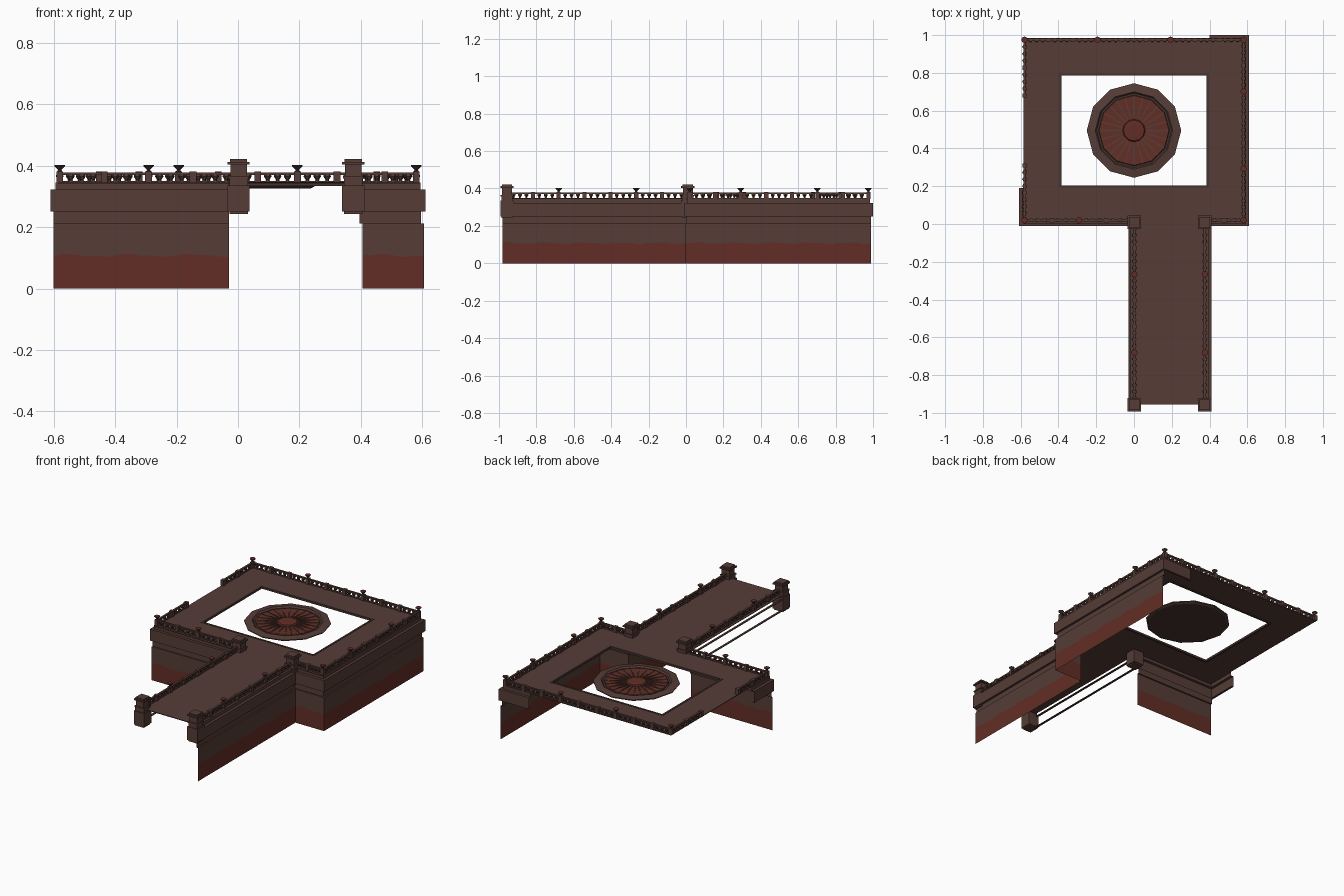
import bpy, bmesh, math
from mathutils import Vector, Matrix

if "Cube" in bpy.data.objects:
    bpy.data.objects.remove(bpy.data.objects["Cube"])

def material(name, rgb):
    m = bpy.data.materials.new(name)
    m.diffuse_color = (*rgb, 1)
    m.use_nodes = True
    m.node_tree.nodes["Principled BSDF"].inputs["Base Color"].default_value = m.diffuse_color
    return m

BROWN = material("brown stone", (0.092, 0.046, 0.038))
RED = material("red clay", (0.125, 0.027, 0.019))
DARK = material("dark brown stone", (0.062, 0.034, 0.029))
DECK_Z = 0.345

def finish(name, bm, mats):
    me = bpy.data.meshes.new(name)
    bm.to_mesh(me)
    bm.free()
    for m in mats:
        me.materials.append(m)
    ob = bpy.data.objects.new(name, me)
    bpy.context.collection.objects.link(ob)
    return ob

def box(bm, x0, x1, y0, y1, z0, z1, mat=0):
    size = Matrix.Diagonal((x1 - x0, y1 - y0, z1 - z0, 1))
    mid = Matrix.Translation(((x0 + x1) / 2, (y0 + y1) / 2, (z0 + z1) / 2))
    r = bmesh.ops.create_cube(bm, size=1, matrix=mid @ size)
    for f in {f for v in r["verts"] for f in v.link_faces}:
        f.material_index = mat

def lathe(bm, x, y, profile, sides, mats=None, cap_mat=0):
    """Turned shape from (radius, z) pairs, with a cap on top."""
    rings = [[bm.verts.new((x + r * math.cos(2 * math.pi * i / sides),
                            y + r * math.sin(2 * math.pi * i / sides), z))
              for i in range(sides)] for r, z in profile]
    for k in range(len(rings) - 1):
        for i in range(sides):
            j = (i + 1) % sides
            f = bm.faces.new((rings[k][i], rings[k][j], rings[k + 1][j], rings[k + 1][i]))
            f.material_index = mats[k] if mats else 0
    bm.faces.new(rings[-1]).material_index = cap_mat
    return rings

def sweep(name, path, profile, mats, rows, step=None):
    """Sheet swept along a path with mitred corners; offsets go to the left."""
    pts = [Vector(p) for p in path]
    dense = []
    for a, b in zip(pts, pts[1:]):
        n = max(1, round((b - a).length / step)) if step else 1
        dense += [a.lerp(b, i / n) for i in range(n)]
    dense.append(pts[-1])
    normals = []
    for a, b in zip(dense, dense[1:]):
        d = (b - a).normalized()
        normals.append(Vector((-d.y, d.x)))
    bm = bmesh.new()
    cols = []
    for i, p in enumerate(dense):
        n1, n2 = normals[max(0, i - 1)], normals[min(i, len(normals) - 1)]
        m = (n1 + n2) / (1 + n1.dot(n2))
        cols.append([])
        for o, z in profile:
            q = p + m * o
            if z is None:   # uneven edge of the red stain
                s = p.x + p.y
                z = 0.108 + 0.004 * math.sin(31 * s) + 0.003 * math.sin(67 * s + 1)
            cols[-1].append(bm.verts.new((q.x, q.y, z)))
    for a, b in zip(cols, cols[1:]):
        for k in range(len(profile) - 1):
            f = bm.faces.new((a[k], a[k + 1], b[k + 1], b[k]))
            f.material_index = rows[k]
    return finish(name, bm, mats)

# walls: red foot, brown panel and recessed band
panel = [(0.005, 0), (0.005, None), (0.005, 0.212), (-0.004, 0.212), (-0.004, 0.25)]
cornice = [(-0.004, 0.25), (0.01, 0.25), (0.01, 0.322), (-0.007, 0.322),
           (-0.007, DECK_Z), (-0.022, DECK_Z)]
right_path = [(0.6, 0.99), (0.6, 0), (0.4, 0), (0.4, -0.98)]
left_path = [(-0.03, 0), (-0.6, 0)]
sweep("right_wall", right_path, panel, [BROWN, RED], [1, 0, 0, 0], 0.035)
sweep("front_left_wall", left_path, panel, [BROWN, RED], [1, 0, 0, 0], 0.035)

# cornices, which return a short way round the open corners
sweep("right_cornice", [(0.4, 0.99)] + right_path, cornice, [BROWN], [0] * 5)
sweep("front_left_cornice", left_path + [(-0.6, 0.19)], cornice, [BROWN], [0] * 5)

# thin ledges under the open side of the walkway
bm = bmesh.new()
for z in (0.25, 0.32):
    box(bm, -0.028, -0.014, -0.95, 0, z - 0.002, z + 0.002)
finish("walkway_ledges", bm, [DARK])

# deck around the opening, and the walkway
bm = bmesh.new()
z0 = DECK_Z - 0.004
for x0, x1, y0, y1 in ((-0.585, -0.395, 0, 0.985), (0.395, 0.59, 0, 0.985),
                       (-0.395, 0.395, 0, 0.195), (-0.395, 0.395, 0.795, 0.985),
                       (-0.02, 0.395, -0.955, 0)):
    box(bm, x0, x1, y0, y1, z0, DECK_Z)
finish("deck", bm, [BROWN])

# lip round the opening
bm = bmesh.new()
for s in (-1, 1):
    box(bm, s * 0.39 - 0.006, s * 0.39 + 0.006, 0.195, 0.795, 0.334, DECK_Z + 0.002)
    yc = 0.495 + s * 0.297
    box(bm, -0.396, 0.396, yc - 0.006, yc + 0.006, 0.334, DECK_Z + 0.002)
finish("opening_lip", bm, [DARK])

# twelve-sided roundel in the opening
bm = bmesh.new()
rings = lathe(bm, 0, 0.495, [(0.235, 0.325), (0.25, 0.333), (0.25, 0.338), (0.205, 0.345),
                             (0.198, 0.336), (0.188, 0.336), (0.185, 0.34), (0.06, 0.336)],
              12, [1, 0, 0, 0, 1, 1, 2], 2)
bm.faces.new(rings[0][::-1]).material_index = 1
finish("roundel", bm, [BROWN, DARK, RED])

# radiating spokes and hub
bm = bmesh.new()
for i in range(24):
    a = 2 * math.pi * i / 24
    before = len(bm.verts)
    box(bm, 0.065, 0.18, -0.004, 0.004, 0.336, 0.342)
    bm.verts.ensure_lookup_table()
    bmesh.ops.transform(bm, verts=bm.verts[before:],
                        matrix=Matrix.Translation((0, 0.495, 0)) @ Matrix.Rotation(a, 4, 'Z'))
finish("roundel_spokes", bm, [BROWN])
bm = bmesh.new()
lathe(bm, 0, 0.495, [(0.06, 0.336), (0.055, 0.343), (0.03, 0.345)], 12)
finish("roundel_hub", bm, [RED])

# pillars at both ends of the walkway
bm = bmesh.new()
for x in (0.002, 0.375):
    for y in (0.01, -0.957):
        for half, a, b in ((0.03, 0.242, 0.36), (0.036, 0.25, 0.335), (0.034, 0.358, 0.366),
                           (0.027, 0.366, 0.405), (0.036, 0.403, 0.412), (0.028, 0.412, 0.421)):
            box(bm, x - half, x + half, y - half, y + half, a, b)
finish("pillars", bm, [BROWN])

# balustrades
rails, balusters, posts, finials = (bmesh.new() for _ in range(4))
placed = set()

def balustrade(a, b, n, finial_at):
    a, b = Vector(a), Vector(b)
    h = 0.006
    x0, x1 = sorted((a.x, b.x))
    y0, y1 = sorted((a.y, b.y))
    box(rails, x0 - h, x1 + h, y0 - h, y1 + h, DECK_Z, DECK_Z + 0.005)
    box(rails, x0 - h, x1 + h, y0 - h, y1 + h, 0.37, 0.378)
    for i in range(n + 1):
        p = a.lerp(b, i / n)
        key = (round(p.x, 2), round(p.y, 2))
        if key not in placed:
            placed.add(key)
            box(posts, p.x - 0.011, p.x + 0.011, p.y - 0.011, p.y + 0.011, DECK_Z, 0.38)
            if i in finial_at:
                lathe(finials, p.x, p.y, [(0.009, 0.38), (0.005, 0.386), (0.017, 0.398),
                                          (0.017, 0.402)], 8, cap_mat=1)
        if i < n:
            for k in (1, 2, 3):
                q = a.lerp(b, (i + k / 4) / n)
                lathe(balusters, q.x, q.y, [(0.008, 0.349), (0.005, 0.353), (0.012, 0.364),
                                            (0.011, 0.371)], 6)

balustrade((-0.58, 0.975), (0.58, 0.975), 9, {0, 3, 6, 9})
balustrade((0.58, 0.975), (0.58, 0.02), 7, {2, 5, 7})
balustrade((-0.58, 0.02), (-0.002, 0.02), 4, {0, 2})
balustrade((0.58, 0.02), (0.375, 0.02), 2, {})
balustrade((-0.58, 0.02), (-0.58, 0.31), 2, {})
balustrade((-0.58, 0.68), (-0.58, 0.975), 2, {})
for x in (0.002, 0.375):
    balustrade((x, 0.01), (x, -0.957), 7, {2, 5})

finish("balustrade_rails", rails, [BROWN])
finish("balusters", balusters, [BROWN])
finish("balustrade_posts", posts, [BROWN])
finish("post_finials", finials, [DARK, RED])
